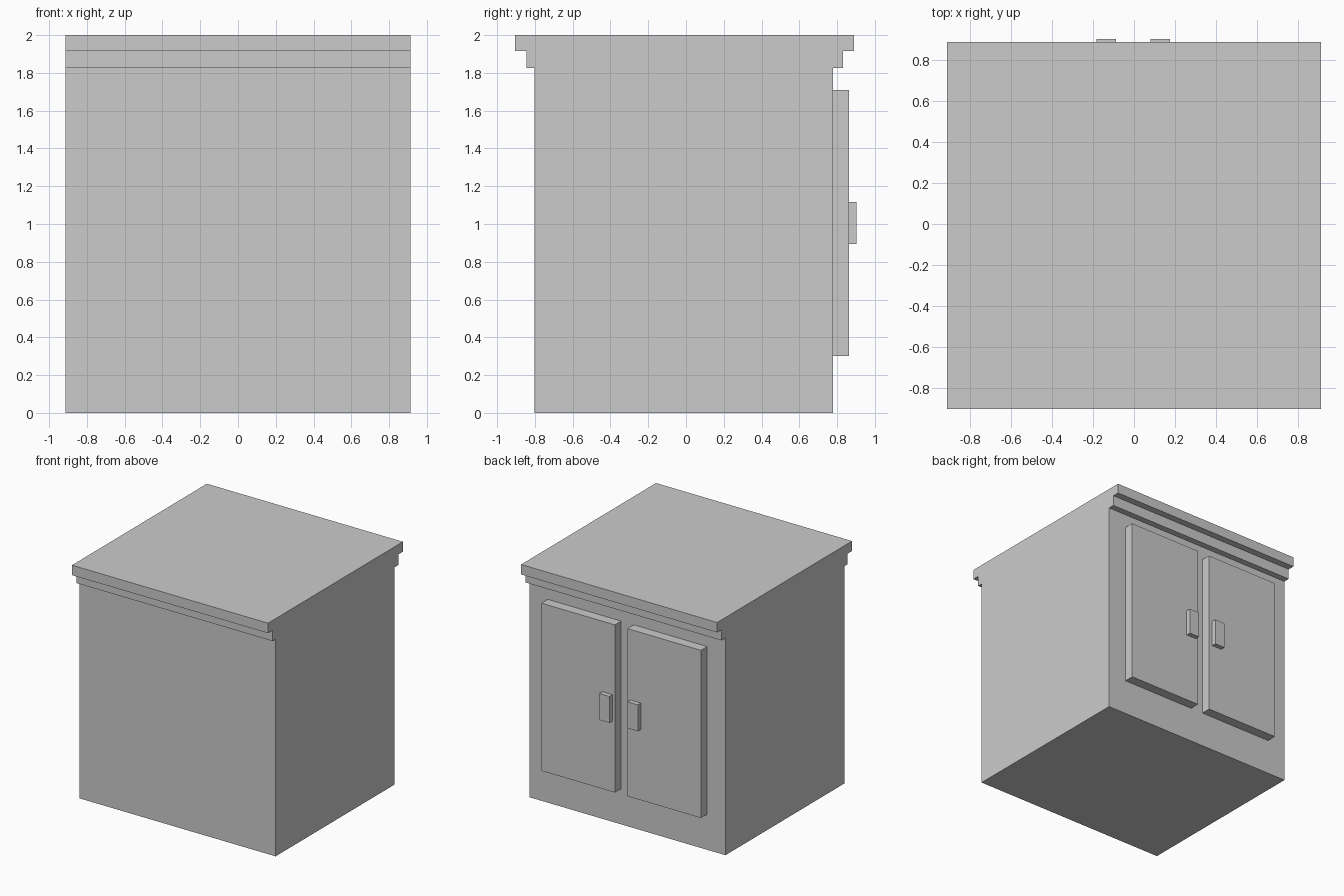
import bpy
import bmesh

if "Cube" in bpy.data.objects:
    bpy.data.objects.remove(bpy.data.objects["Cube"])

HALF_WIDTH = 0.912


def extrude_profile(name, points, x0, x1):
    """Extrude a closed (y, z) profile along x."""
    bm = bmesh.new()
    face = bm.faces.new([bm.verts.new((x0, y, z)) for y, z in points])
    out = bmesh.ops.extrude_face_region(bm, geom=[face])
    moved = [g for g in out["geom"] if isinstance(g, bmesh.types.BMVert)]
    bmesh.ops.translate(bm, verts=moved, vec=(x1 - x0, 0, 0))
    bmesh.ops.recalc_face_normals(bm, faces=bm.faces)
    mesh = bpy.data.meshes.new(name)
    bm.to_mesh(mesh)
    bm.free()
    obj = bpy.data.objects.new(name, mesh)
    bpy.context.collection.objects.link(obj)
    return obj


def box(name, x0, x1, y0, y1, z0, z1):
    return extrude_profile(name, [(y0, z0), (y1, z0), (y1, z1), (y0, z1)], x0, x1)


# Cabinet body with the stepped cornice front and back, flush at the sides
extrude_profile("cabinet_body", [
    (-0.803, 0), (0.778, 0),
    (0.778, 1.827), (0.831, 1.827), (0.831, 1.916), (0.889, 1.916), (0.889, 2.0),
    (-0.904, 2.0), (-0.904, 1.916), (-0.845, 1.916), (-0.845, 1.827), (-0.803, 1.827),
], -HALF_WIDTH, HALF_WIDTH)

# Pair of raised doors with block handles near the centre
for side, s in (("left", -1), ("right", 1)):
    x0, x1 = sorted((s * 0.058, s * 0.742))
    box(side + "_door", x0, x1, 0.778, 0.862, 0.30, 1.71)
    cx = s * 0.132 - 0.004
    box(side + "_handle", cx - 0.047, cx + 0.047, 0.862, 0.902, 0.895, 1.117)
